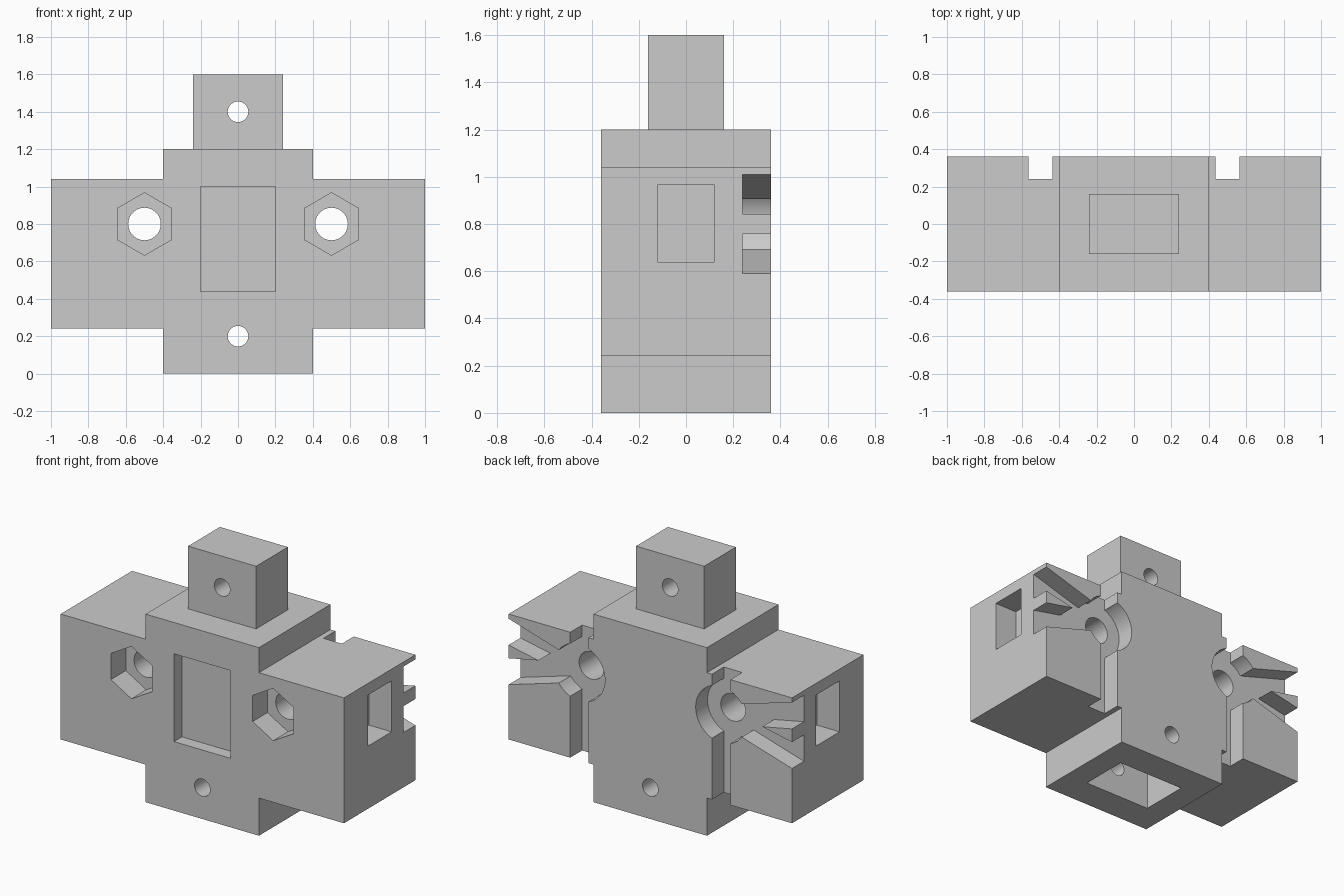
import bpy
import bmesh
from math import cos, sin, pi, radians

if "Cube" in bpy.data.objects:
    bpy.data.objects.remove(bpy.data.objects["Cube"], do_unlink=True)

grey = bpy.data.materials.new("plain_grey")
grey.use_nodes = True
grey.diffuse_color = (0.6, 0.6, 0.6, 1)
grey.node_tree.nodes["Principled BSDF"].inputs["Base Color"].default_value = (0.6, 0.6, 0.6, 1)


def prism(name, outline, y0, y1):
    """Extrude an (x, z) outline from y0 to y1."""
    bm = bmesh.new()
    face = bm.faces.new([bm.verts.new((x, y0, z)) for x, z in outline])
    grown = bmesh.ops.extrude_face_region(bm, geom=[face])["geom"]
    for v in grown:
        if isinstance(v, bmesh.types.BMVert):
            v.co.y = y1
    bmesh.ops.recalc_face_normals(bm, faces=bm.faces)
    mesh = bpy.data.meshes.new(name)
    bm.to_mesh(mesh)
    bm.free()
    mesh.materials.append(grey)
    obj = bpy.data.objects.new(name, mesh)
    bpy.context.collection.objects.link(obj)
    return obj


def rect(x0, x1, z0, z1):
    return [(x0, z0), (x1, z0), (x1, z1), (x0, z1)]


def ring(x, z, r, n=48):
    # first point faces straight up
    return [(x + r * sin(2 * pi * i / n), z + r * cos(2 * pi * i / n)) for i in range(n)]


def carve(obj, cuts):
    """Subtract each (outline, y0, y1) prism, then drop the cutters."""
    cutters = []
    for outline, y0, y1 in cuts:
        cutter = prism("cutter", outline, y0, y1)
        cutter.hide_render = True
        mod = obj.modifiers.new("cut", "BOOLEAN")
        mod.operation, mod.solver, mod.object = "DIFFERENCE", "EXACT", cutter
        cutters.append(cutter)
    bpy.context.view_layer.update()
    graph = bpy.context.evaluated_depsgraph_get()
    mesh = bpy.data.meshes.new_from_object(obj.evaluated_get(graph))
    obj.modifiers.clear()
    obj.data = mesh
    for cutter in cutters:
        bpy.data.objects.remove(cutter, do_unlink=True)
    bpy.ops.object.select_all(action="DESELECT")
    obj.select_set(True)
    bpy.context.view_layer.objects.active = obj
    bpy.ops.object.shade_smooth_by_angle(angle=radians(30))


BACK, FLOOR, OUT = 0.36, 0.24, 0.5

# Cross-shaped body
half = [(0.4, 0), (0.4, 0.24), (1, 0.24), (1, 1.04), (0.4, 1.04), (0.4, 1.2)]
body = prism("body", half + [(-x, z) for x, z in reversed(half)], -BACK, BACK)

# Front window recess, bottom socket and lower pin hole
cuts = [
    (rect(-0.2, 0.2, 0.44, 1.0), -OUT, -0.28),
    (rect(-0.24, 0.24, -0.1, 0.4), -0.16, 0.16),
    (ring(0, 0.2, 0.055), -OUT, OUT),
]

# Forked groove running from the round recess to the arm end
fork = [(0.55, 0.723), (1.05, 0.575), (1.05, 0.748), (0.79, 0.8),
        (1.05, 0.852), (1.05, 1.025), (0.55, 0.877)]

# Arm details, repeated on both sides
for s in (1, -1):
    cuts += [
        (ring(s * 0.5, 0.8, 0.167, 6), -OUT, -0.21),              # nut pocket
        (ring(s * 0.5, 0.8, 0.087), -OUT, OUT),                   # bolt hole
        (rect(s * 0.84, s * 1.1, 0.64, 0.965), -0.12, 0.12),      # end socket
        (rect(s * 0.435, s * 0.565, 0.1, 1.15), FLOOR, OUT),      # upright slot
        (ring(s * 0.5, 0.8, 0.18), FLOOR, OUT),                   # round recess
        ([(s * x, z) for x, z in fork], FLOOR, OUT),
    ]
carve(body, cuts)

# Top post with its pin hole
post = prism("top_post", rect(-0.24, 0.24, 1.2, 1.6), -0.16, 0.16)
carve(post, [(ring(0, 1.4, 0.055), -OUT, OUT)])
